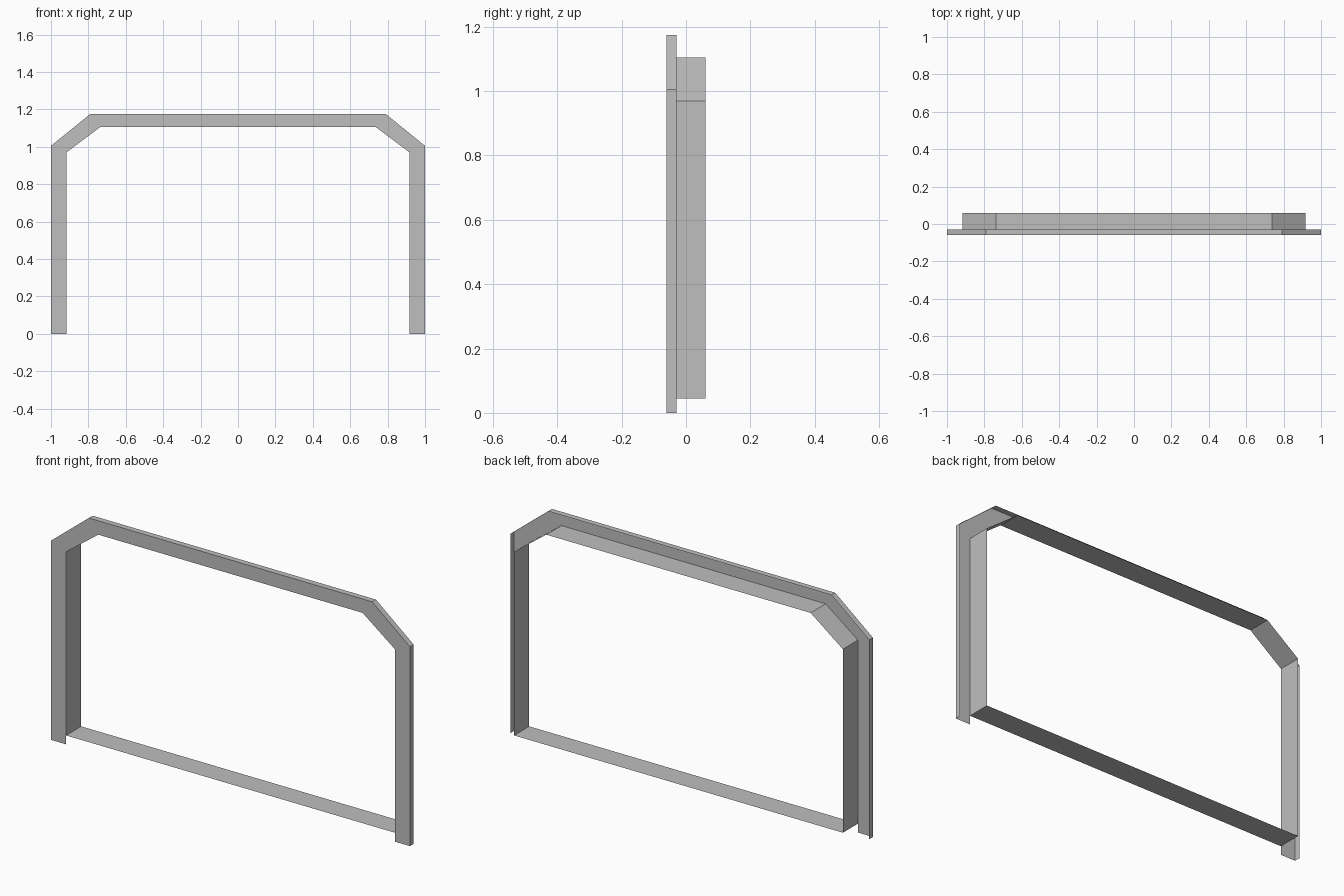
import bpy

cube = bpy.data.objects.get("Cube")
if cube:
    bpy.data.objects.remove(cube, do_unlink=True)

FRONT, RETURN, BACK = -0.06, -0.03, 0.06
SILL = 0.045

grey = bpy.data.materials.new("light grey")
grey.use_nodes = True
colour = (0.52, 0.52, 0.52, 1)
grey.diffuse_color = colour
grey.node_tree.nodes["Principled BSDF"].inputs["Base Color"].default_value = colour


def mirrored(half):
    """Complete a right-hand half profile across the centre line."""
    return half + [(-x, z) for x, z in reversed(half)]


def place(path, y):
    return [(x, y, z) for x, z in path]


def strip(name, edge_a, edge_b, closed=False):
    """Sheet of quads joining two matching edges."""
    n = len(edge_a)
    count = n if closed else n - 1
    faces = [(i, (i + 1) % n, n + (i + 1) % n, n + i) for i in range(count)]
    mesh = bpy.data.meshes.new(name)
    mesh.from_pydata(edge_a + edge_b, [], faces)
    mesh.materials.append(grey)
    obj = bpy.data.objects.new(name, mesh)
    bpy.context.collection.objects.link(obj)
    return obj


# Arch profiles with chamfered upper corners
outer = mirrored([(1.0, 0), (1.0, 1.005), (0.79, 1.175)])
inner = mirrored([(0.917, 0), (0.917, 0.97), (0.737, 1.105)])
opening = mirrored([(0.917, SILL), (0.917, 0.97), (0.737, 1.105)])

# Flat front trim and the shallow lip around its outside
strip("front_trim", place(inner, FRONT), place(outer, FRONT))
strip("trim_outer_lip", place(outer, FRONT), place(outer, RETURN))

# Thin lining around the whole opening, including the sill
strip("opening_liner", place(opening, BACK), place(opening, FRONT), closed=True)
